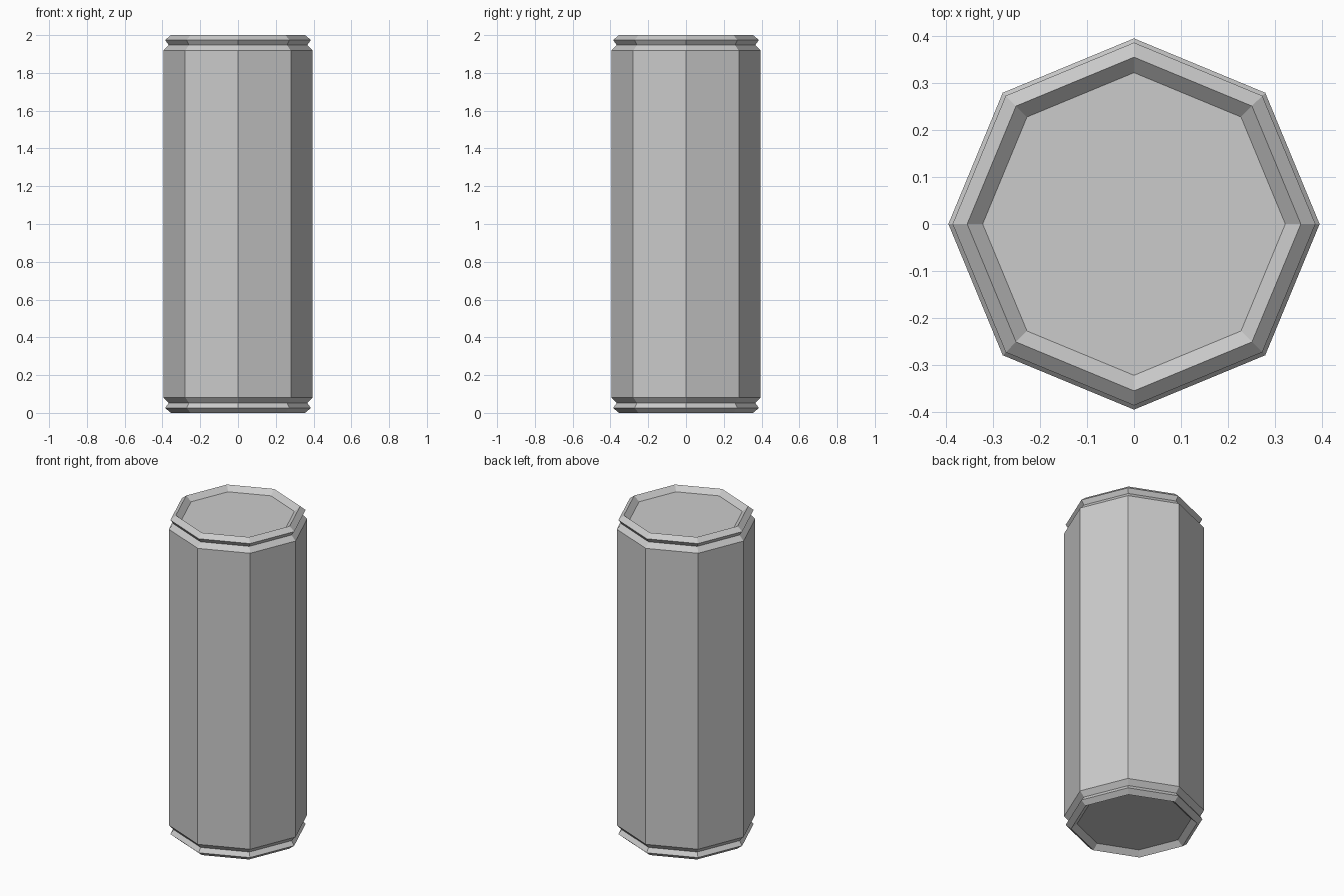
import bpy, bmesh
from math import cos, sin, tau

SIDES = 8
HEIGHT = 2.0

cube = bpy.data.objects.get("Cube")
if cube:
    bpy.data.objects.remove(cube, do_unlink=True)

grey = bpy.data.materials.new("light_grey")
grey.use_nodes = True
colour = (0.6, 0.6, 0.6, 1)
grey.diffuse_color = colour
grey.node_tree.nodes["Principled BSDF"].inputs["Base Color"].default_value = colour

# Lower half outline (radius, height): recessed cap, rim, lip, groove, shoulder
lower = [(0.322, 0.03), (0.355, 0), (0.386, 0.026), (0.367, 0.052), (0.395, 0.082)]
outline = lower + [(r, HEIGHT - z) for r, z in reversed(lower)]

# Octagonal column turned from the outline
bm = bmesh.new()
rings = [[bm.verts.new((r * cos(tau * i / SIDES), r * sin(tau * i / SIDES), z))
          for i in range(SIDES)] for r, z in outline]
for low, high in zip(rings, rings[1:]):
    for i in range(SIDES):
        j = (i + 1) % SIDES
        bm.faces.new((low[i], low[j], high[j], high[i]))

# Recessed end caps
bm.faces.new(rings[0][::-1])
bm.faces.new(rings[-1])
bmesh.ops.recalc_face_normals(bm, faces=bm.faces)

mesh = bpy.data.meshes.new("octagonal_column")
bm.to_mesh(mesh)
bm.free()
mesh.materials.append(grey)
column = bpy.data.objects.new("octagonal_column", mesh)
bpy.context.collection.objects.link(column)
